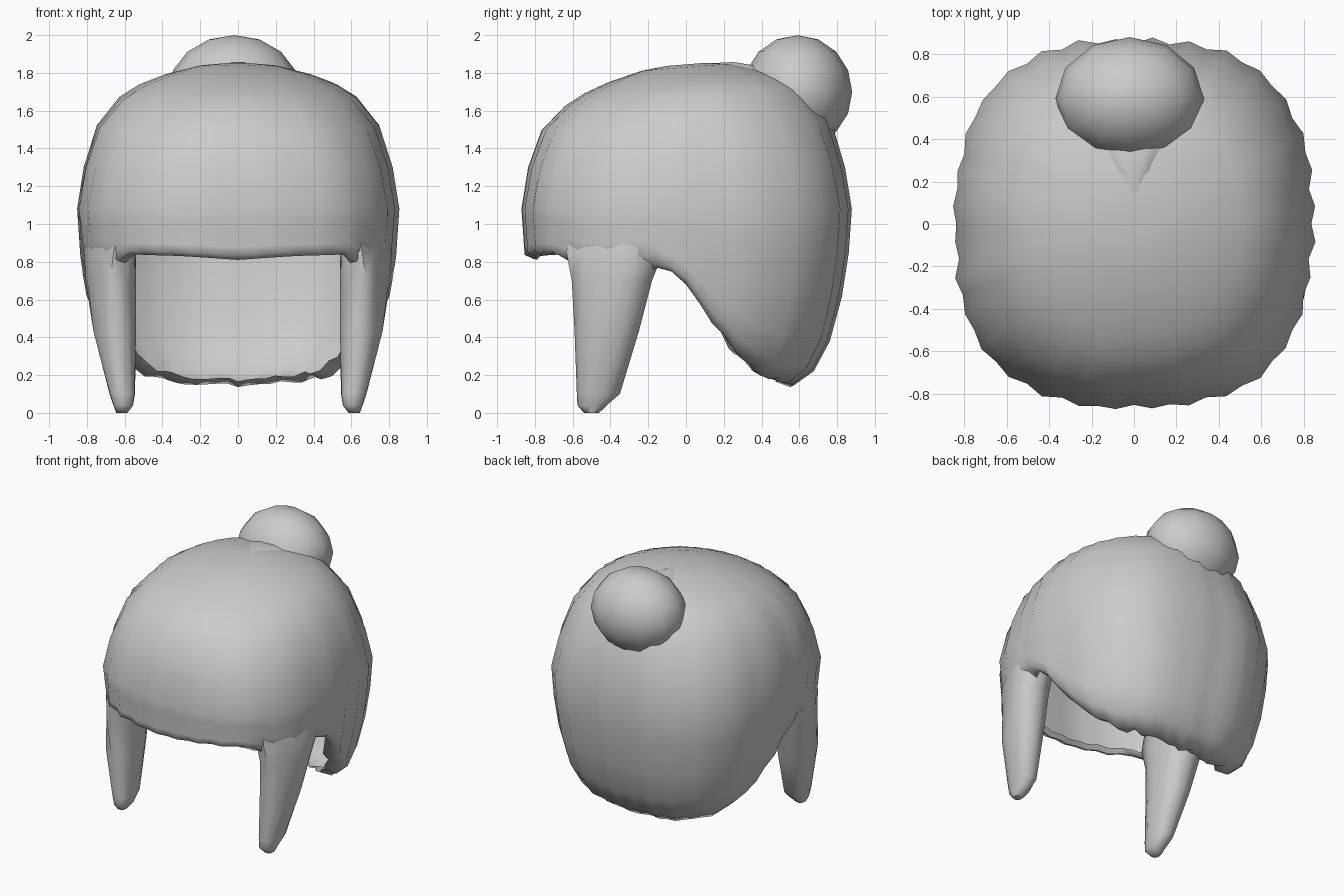
import bpy, bmesh, math, random

if "Cube" in bpy.data.objects:
    bpy.data.objects.remove(bpy.data.objects["Cube"])

random.seed(4)
N = 64


def interp(table, v):
    if v <= table[0][0]:
        return table[0][1]
    for (a, p), (b, q) in zip(table, table[1:]):
        if v <= b:
            return p + (q - p) * (v - a) / (b - a)
    return table[-1][1]


def outline(angle, rx, ry, n):
    # superellipse point, angle measured from the front (-y)
    s, c = math.sin(angle), -math.cos(angle)
    r = (abs(s / rx) ** n + abs(c / ry) ** n) ** (-1 / n)
    return r * s, r * c


def smooth(ob, angle):
    bpy.ops.object.select_all(action='DESELECT')
    bpy.context.view_layer.objects.active = ob
    ob.select_set(True)
    bpy.ops.object.shade_smooth_by_angle(angle=math.radians(angle))


def loft(name, rings, caps=(True, True), sharp=65):
    bm = bmesh.new()
    loops = [[bm.verts.new(p) for p in ring] for ring in rings]
    for a, b in zip(loops, loops[1:]):
        for i in range(len(a)):
            j = (i + 1) % len(a)
            bm.faces.new((a[i], b[i], b[j], a[j]))
    if caps[0]:
        bm.faces.new(loops[0])
    if caps[1]:
        bm.faces.new(loops[-1][::-1])
    bmesh.ops.recalc_face_normals(bm, faces=bm.faces)
    me = bpy.data.meshes.new(name)
    bm.to_mesh(me)
    bm.free()
    ob = bpy.data.objects.new(name, me)
    bpy.context.collection.objects.link(ob)
    smooth(ob, sharp)


# Hair cap: open shell, round at the crown, squarer at the brim, hem curled under
RX, RY = .84, .865
hem = [(0, .81), (20, .83), (43, .84), (48, .72), (68, .72), (78, .77), (87, .74),
       (96, .56), (112, .32), (130, .2), (150, .16), (180, .15)]
outer = [(.15, .70), (.22, .77), (.4, .88), (.65, .95), (.83, .98), (1.08, 1.0)]
dome = [(.12, 1.845, 2), (.27, 1.83, 2), (.47, 1.785, 2), (.62, 1.735, 2.05),
        (.74, 1.67, 2.1), (.88, 1.52, 2.25), (.96, 1.3, 2.45), (1.0, 1.08, 2.6)]

columns = []
for i in range(N):
    a = 2 * math.pi * i / N
    deg = math.degrees(a)
    deg = min(deg, 360 - deg)
    lock = 45 < deg < 76
    h = interp(hem, deg) + (random.uniform(-.015, .015) if deg > 92 else 0)
    ruffle = random.uniform(-.008, .008) + (.011 if i % 2 else -.011)
    col = []
    for f, z, n in dome:
        x, y = outline(a, RX, RY, n)
        k = f * (1 + ruffle * f)
        col.append((x * k, y * k, z + .08 * y * f * max(0, min(1, (z - 1.4) / .3))))
    for t in (.25, .5, .75, .92, 1):
        z = 1.08 + (h - 1.08) * t
        x, y = outline(a, RX, RY, 2.6)
        k = interp(outer, z) * (1 + ruffle * (1 - t if lock else 1))
        if t == 1:
            k -= .05
        if lock and t > .9:
            k *= .9
        col.append((x * k, y * k, z))
    k -= .09 if deg > 90 else .03
    col.append((x * k, y * k, h + .03))
    columns.append(col)
loft("hair_cap", list(zip(*columns)), caps=(True, False))

# Side locks: tapered sections (z, x inner, x outer, y front, y back)
sections = [(.0, .585, .645, -.54, -.46), (.04, .555, .66, -.575, -.42),
            (.1, .545, .68, -.578, -.35), (.43, .54, .765, -.59, -.25),
            (.7, .54, .815, -.605, -.18), (.85, .54, .832, -.66, -.12),
            (1.0, .57, .835, -.68, -.06)]
for side, name in ((1, "side_lock_right"), (-1, "side_lock_left")):
    rings = []
    for z, x0, x1, y0, y1 in sections:
        ring = []
        for i in range(14):
            px, py = outline(2 * math.pi * i / 14, (x1 - x0) / 2, (y1 - y0) / 2, 2.7)
            px, py = (x0 + x1) / 2 + px, (y0 + y1) / 2 + py
            # keep the root tucked inside the cap
            cx, cy = outline(math.atan2(px, -py), RX, RY, 2.6)
            k = min(1, (.95 if z > .9 else .99) * math.hypot(cx, cy) / math.hypot(px, py))
            ring.append((side * px * k, py * k, z))
        rings.append(ring)
    loft(name, rings, caps=(True, False))

# Bun at the upper back
bpy.ops.mesh.primitive_uv_sphere_add(segments=12, ring_count=8, radius=1,
                                     location=(-.02, .59, 1.7))
bun = bpy.context.object
bun.name = "hair_bun"
bun.scale = (.35, .29, .3)
smooth(bun, 65)

# Gathered strands leading from the crown into the bun
rings = []
for y, z, w, d in ((.1, 1.83, .02, .02), (.25, 1.81, .1, .05),
                   (.38, 1.77, .19, .07), (.55, 1.7, .25, .08)):
    rings.append([(w * math.cos(t * math.pi / 5), y, z + d * math.sin(t * math.pi / 5))
                  for t in range(10)])
loft("gathered_strands", rings)
